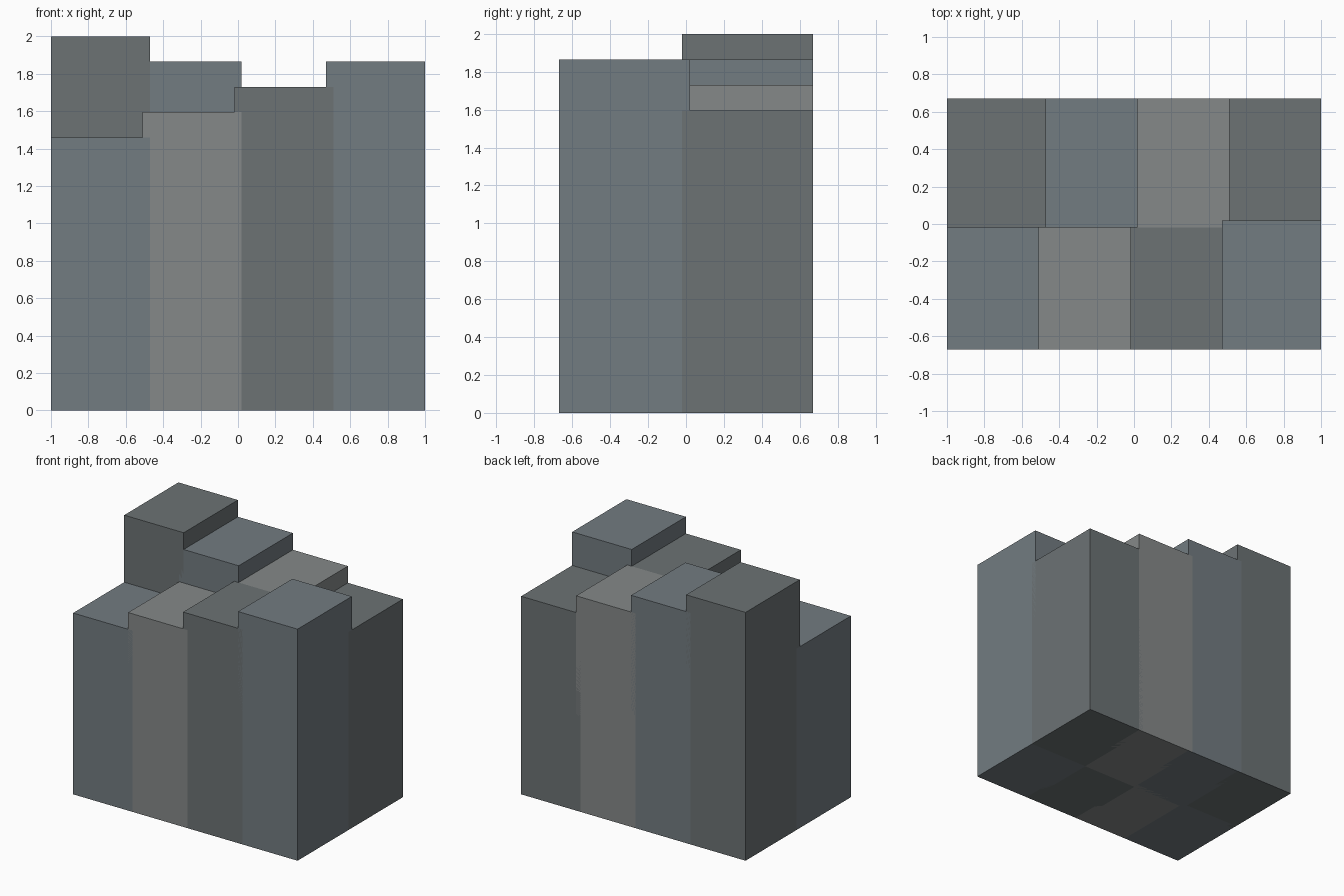
import bpy

if "Cube" in bpy.data.objects:
    bpy.data.objects.remove(bpy.data.objects["Cube"])

# Three stone tints that cycle across the columns
TINTS = []
for name, rgb in (("dark_stone", (0.15, 0.17, 0.175)),
                  ("blue_stone", (0.17, 0.20, 0.22)),
                  ("light_stone", (0.235, 0.25, 0.25))):
    mat = bpy.data.materials.new(name)
    mat.diffuse_color = (*rgb, 1)
    mat.use_nodes = True
    mat.node_tree.nodes["Principled BSDF"].inputs["Base Color"].default_value = mat.diffuse_color
    TINTS.append(mat)

PITCH, WIDTH, STEP = 0.49, 0.53, 0.135


def column(name, x0, y0, y1, height, mat):
    bpy.ops.mesh.primitive_cube_add(
        size=1, location=(x0 + WIDTH / 2, (y0 + y1) / 2, height / 2))
    ob = bpy.context.object
    ob.name = name
    ob.scale = (WIDTH, y1 - y0, height)
    bpy.ops.object.transform_apply(location=False, rotation=False, scale=True)
    ob.data.materials.append(mat)


# Slightly overlapping columns: back row descends to the right, front row rises
for i in range(4):
    x0 = -1 + i * PITCH
    column(f"back_column_{i + 1}", x0, -0.02, 0.67, 2.0 - i * STEP, TINTS[i % 3])
    column(f"front_column_{i + 1}", x0, -0.67, 0.02, 1.46 + i * STEP, TINTS[(i + 1) % 3])
